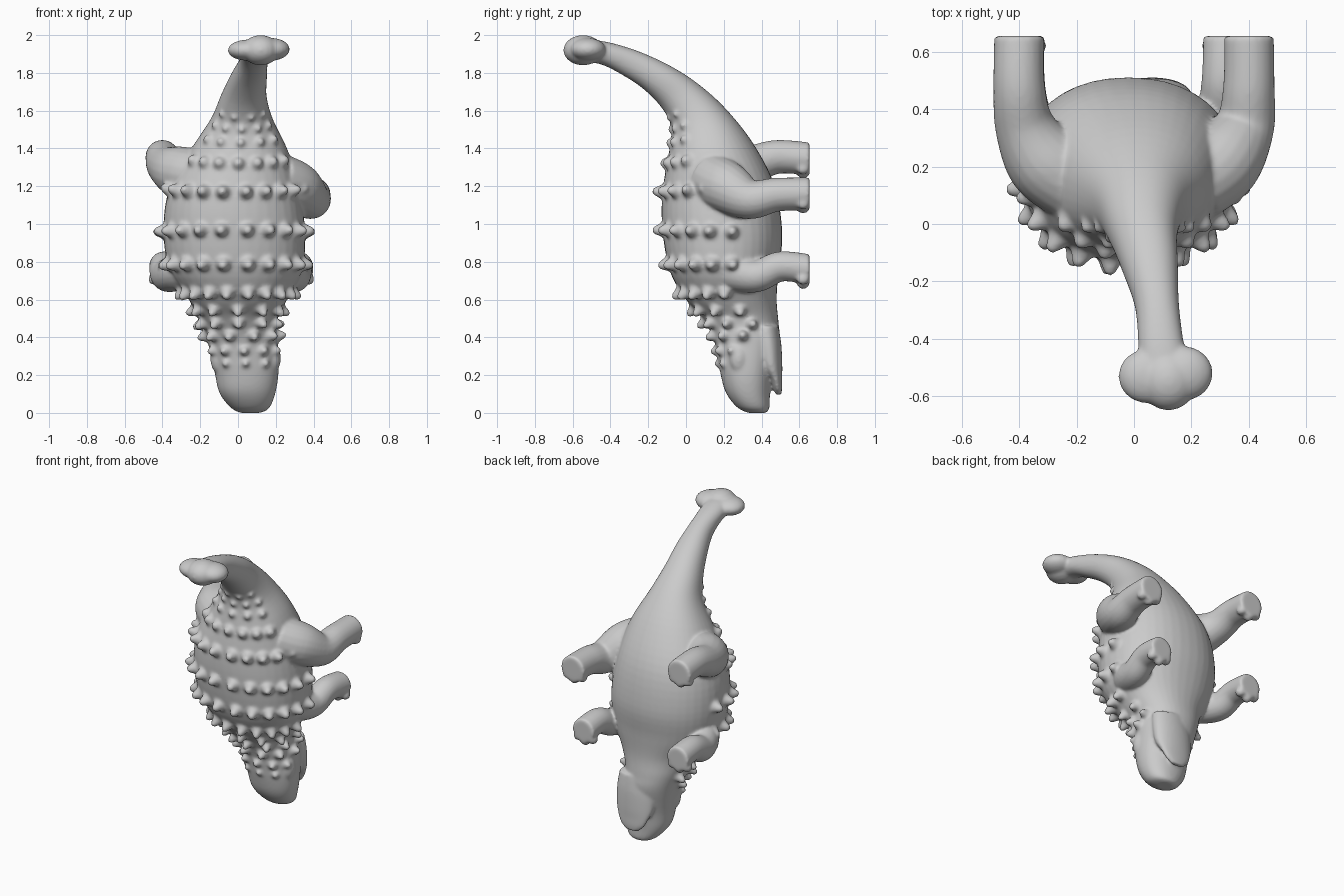
import bpy, bmesh, math
from mathutils import Vector

# Body rings: dorsal (y, z), belly (y, z), centre x, half width - snout to tail
RINGS = [
    (0.33, 0.0, 0.42, 0.0, 0.065, 0.05),
    (0.27, 0.03, 0.44, 0.02, 0.065, 0.10),
    (0.21, 0.11, 0.445, 0.10, 0.05, 0.148),
    (0.18, 0.22, 0.46, 0.22, 0.045, 0.17),
    (0.15, 0.38, 0.495, 0.38, 0.025, 0.187),
    (0.09, 0.50, 0.49, 0.48, 0.00, 0.205),
    (0.00, 0.60, 0.48, 0.60, 0.00, 0.26),
    (-0.085, 0.75, 0.49, 0.75, -0.01, 0.35),
    (-0.125, 0.97, 0.51, 0.95, -0.02, 0.375),
    (-0.125, 1.17, 0.47, 1.20, -0.02, 0.345),
    (-0.095, 1.35, 0.36, 1.42, 0.005, 0.26),
    (-0.075, 1.50, 0.22, 1.60, 0.02, 0.165),
    (-0.125, 1.61, 0.08, 1.73, 0.03, 0.122),
    (-0.22, 1.71, -0.07, 1.83, 0.055, 0.098),
    (-0.33, 1.785, -0.24, 1.91, 0.08, 0.077),
    (-0.45, 1.845, -0.40, 1.96, 0.095, 0.08),
    (-0.56, 1.86, -0.53, 1.98, 0.11, 0.09),
]


def spline(rows, t):
    """Smooth interpolation through rows of numbers."""
    i = max(0, min(int(t), len(rows) - 2))
    f = t - i
    p0, p1, p2, p3 = (rows[max(0, min(k, len(rows) - 1))] for k in range(i - 1, i + 3))
    return [0.5 * (2 * b + (c - a) * f + (2 * a - 5 * b + 4 * c - d) * f ** 2
                   + (3 * b - a - 3 * c + d) * f ** 3)
            for a, b, c, d in zip(p0, p1, p2, p3)]


def surf(t, a):
    """Point on the body; a = 0 is the middle of the back, positive towards +x."""
    dy, dz, by, bz, cx, hw = spline(RINGS, t)
    d, b = Vector((0, dy, dz)), Vector((0, by, bz))
    c, s = math.cos(a), math.sin(a)
    c, s = math.copysign(abs(c) ** 0.92, c), math.copysign(abs(s) ** 0.92, s)
    return (d + b) / 2 + (d - b) / 2 * c + Vector((cx + hw * s, 0, 0))


def loft(bm, loops):
    rings = [[bm.verts.new(p) for p in loop] for loop in loops]
    n = len(rings[0])
    for r, q in zip(rings, rings[1:]):
        for i in range(n):
            bm.faces.new((r[i], r[(i + 1) % n], q[(i + 1) % n], q[i]))
    bm.faces.new(rings[0][::-1])
    bm.faces.new(rings[-1])


def tube(bm, path, steps=8, n=20):
    """Round limb along rows of x, y, z, radius, kept flat across y at its end."""
    loops, total = [], (len(path) - 1) * steps
    for k in range(total + 1):
        t = k / steps
        x, y, z, r = spline(path, t)
        q0 = Vector(spline(path, max(0, t - 0.05))[:3])
        q1 = Vector(spline(path, min(len(path) - 1, t + 0.05))[:3])
        d = Vector((0, 1, 0)) if k == total else (q1 - q0).normalized()
        u = d.cross(Vector((0, 0, 1))).normalized()
        v = u.cross(d)
        loops.append([Vector((x, y, z)) + r * (u * math.cos(2 * math.pi * i / n)
                      + v * math.sin(2 * math.pi * i / n)) for i in range(n)])
    loft(bm, loops)


def ball(bm, loc, size):
    made = bmesh.ops.create_uvsphere(bm, u_segments=20, v_segments=12, radius=1)["verts"]
    for v in made:
        v.co = Vector(loc) + Vector(a * b for a, b in zip(v.co, size))


def spike(bm, p, nrm, r, h):
    """Blunt cone with a flared base, sunk into the skin."""
    u = nrm.orthogonal().normalized()
    v = nrm.cross(u)
    prof = [(1.4, -0.45), (1.35, -0.05), (1.12, 0.12), (0.9, 0.38), (0.72, 0.68),
            (0.5, 0.95), (0.2, 1.07)]
    loft(bm, [[p + nrm * h * b + r * a * (u * math.cos(k * math.pi / 6)
               + v * math.sin(k * math.pi / 6)) for k in range(12)] for a, b in prof])


bm = bmesh.new()
# Trunk, head and tail
loft(bm, [[surf(k / 5, 2 * math.pi * i / 40) for i in range(40)]
          for k in range((len(RINGS) - 1) * 5 + 1)])

# Lower jaw: flat stacked ellipses of y, z, half width, half depth
JAW = [(0.42, 0.46, 0.13, 0.07), (0.435, 0.36, 0.14, 0.07), (0.45, 0.25, 0.135, 0.06),
       (0.475, 0.18, 0.11, 0.034), (0.485, 0.13, 0.085, 0.024), (0.49, 0.095, 0.045, 0.014)]
loft(bm, [[Vector((0.065 + w * math.cos(a * math.pi / 14), y + d * math.sin(a * math.pi / 14), z))
           for a in range(28)]
          for y, z, w, d in (spline(JAW, k / 4) for k in range(21))])
# Brows
for s in (-1, 1):
    ball(bm, (0.04 + s * 0.145, 0.28, 0.29), (0.042, 0.05, 0.08))

# Tail club
ball(bm, (0.12, -0.545, 1.92), (0.10, 0.105, 0.08))
ball(bm, (0.045, -0.53, 1.92), (0.10, 0.095, 0.055))
ball(bm, (0.175, -0.52, 1.925), (0.10, 0.095, 0.06))

# Legs: hip, thigh, knee, foot
LEGS = [
    [(0.20, 0.14, 1.24, 0.14), (0.31, 0.22, 1.19, 0.138), (0.385, 0.34, 1.13, 0.105),
     (0.40, 0.48, 1.155, 0.09), (0.40, 0.655, 1.16, 0.087)],
    [(-0.20, 0.14, 1.25, 0.14), (-0.31, 0.22, 1.275, 0.138), (-0.38, 0.34, 1.31, 0.105),
     (-0.40, 0.48, 1.355, 0.09), (-0.40, 0.655, 1.345, 0.087)],
    [(0.18, 0.18, 0.77, 0.11), (0.26, 0.27, 0.74, 0.10), (0.30, 0.38, 0.725, 0.085),
     (0.315, 0.50, 0.775, 0.08), (0.32, 0.655, 0.76, 0.08)],
    [(-0.22, 0.18, 0.77, 0.11), (-0.32, 0.27, 0.745, 0.10), (-0.375, 0.38, 0.73, 0.088),
     (-0.39, 0.50, 0.775, 0.08), (-0.39, 0.655, 0.76, 0.08)],
]
for leg in LEGS:
    tube(bm, leg)
    x, y, z, r = leg[-1]
    for k in (-1, 0, 1):  # toes on the head side of each foot
        ball(bm, (x + k * 0.055, y - 0.035, z - 0.075 + abs(k) * 0.022), (0.03, 0.033, 0.03))

# Armour spikes: row height on the back, count, half spread, radius, height
ROWS = [
    (0.26, 3, 0.6, 0.022, 0.022), (0.33, 5, 1.1, 0.027, 0.032), (0.41, 6, 1.5, 0.03, 0.045),
    (0.48, 7, 1.8, 0.03, 0.05), (0.55, 7, 1.65, 0.03, 0.05), (0.64, 10, 1.5, 0.034, 0.055),
    (0.79, 12, 1.7, 0.036, 0.054), (0.97, 12, 1.7, 0.036, 0.054), (1.17, 10, 1.35, 0.036, 0.054),
    (1.32, 7, 1.0, 0.034, 0.034), (1.43, 5, 0.95, 0.026, 0.025), (1.50, 5, 1.0, 0.022, 0.02),
    (1.56, 4, 0.9, 0.018, 0.015),
]
for z, count, spread, r, h in ROWS:
    t = min((k / 40 for k in range(40 * 13)), key=lambda q: abs(spline(RINGS, q)[1] - z))
    for i in range(count):
        a = spread * (2 * i / (count - 1) - 1)
        a += 0.001  # keeps clear of the exact mid line
        p = surf(t, a)
        nrm = (surf(t, a + 0.05) - surf(t, a - 0.05)).cross(
            surf(t + 0.02, a) - surf(t - 0.02, a)).normalized()
        if nrm.dot(p - surf(t, a + math.pi)) < 0:
            nrm = -nrm
        spike(bm, p, nrm, r, h)

# Fuse everything into one soft skin
bmesh.ops.recalc_face_normals(bm, faces=bm.faces)
me = bpy.data.meshes.new("armoured_reptile")
bm.to_mesh(me)
bm.free()
ob = bpy.data.objects.new("armoured_reptile", me)
bpy.context.collection.objects.link(ob)
m = ob.modifiers.new("fuse", 'REMESH')
m.mode, m.voxel_size, m.use_smooth_shade = 'VOXEL', 0.009, True
m = ob.modifiers.new("soften", 'SMOOTH')
m.factor, m.iterations = 0.5, 9
